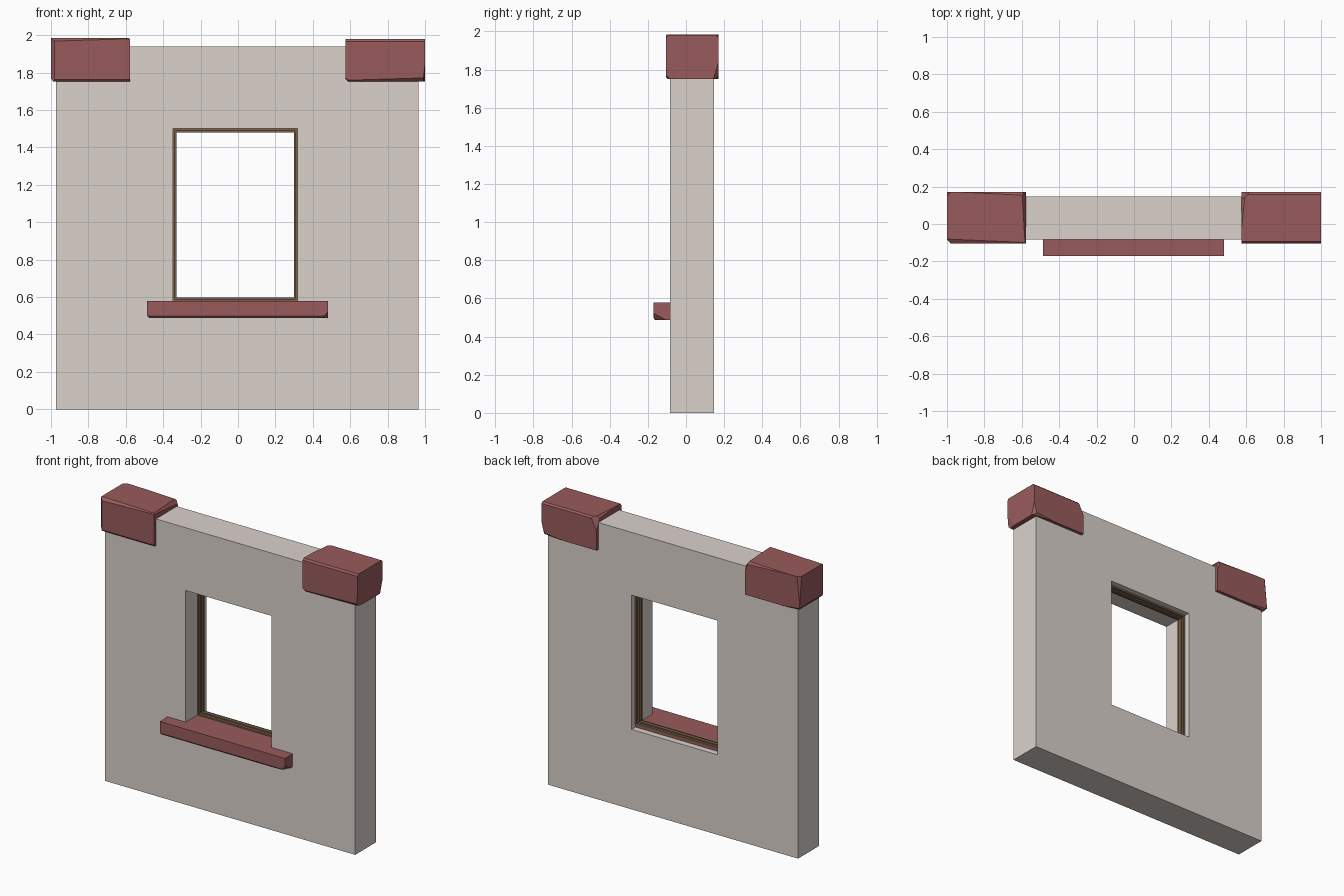
import bpy, bmesh
from mathutils import Vector

if "Cube" in bpy.data.objects:
    bpy.data.objects.remove(bpy.data.objects["Cube"])


def material(name, rgb):
    m = bpy.data.materials.new(name)
    m.diffuse_color = (*rgb, 1)
    m.use_nodes = True
    m.node_tree.nodes["Principled BSDF"].inputs["Base Color"].default_value = m.diffuse_color
    return m


PLASTER = material("plaster", (0.70, 0.64, 0.60))
STONE = material("red_stone", (0.32, 0.105, 0.108))
WOOD = material("brown_wood", (0.20, 0.125, 0.065))


def finish(name, bm, mat):
    bmesh.ops.recalc_face_normals(bm, faces=bm.faces[:])
    me = bpy.data.meshes.new(name)
    bm.to_mesh(me)
    bm.free()
    me.materials.append(mat)
    ob = bpy.data.objects.new(name, me)
    bpy.context.collection.objects.link(ob)
    return ob


def inset(rect, d):
    x0, x1, z0, z1 = rect
    return (x0 + d, x1 - d, z0 + d, z1 - d)


def rect_ring(name, loops, mat):
    """Closed ring through a list of (rectangle, y) loops."""
    bm = bmesh.new()
    rows = []
    for (x0, x1, z0, z1), y in loops:
        rows.append([bm.verts.new((x, y, z)) for x, z in
                     ((x0, z0), (x1, z0), (x1, z1), (x0, z1))])
    for i, a in enumerate(rows):
        b = rows[(i + 1) % len(rows)]
        for k in range(4):
            n = (k + 1) % 4
            bm.faces.new((a[k], a[n], b[n], b[k]))
    return finish(name, bm, mat)


def hewn_block(name, lo, hi, chips, mat):
    """Box with flat chips cut off; each chip is (normal, depth)."""
    lo, hi = Vector(lo), Vector(hi)
    centre, half = (lo + hi) / 2, (hi - lo) / 2
    bm = bmesh.new()
    bmesh.ops.create_cube(bm, size=2)
    for v in bm.verts:
        v.co = centre + Vector(c * h for c, h in zip(v.co, half))
    for normal, depth in chips:
        n = Vector(normal).normalized()
        reach = sum(abs(c) * h for c, h in zip(n, half)) - depth
        geom = bm.verts[:] + bm.edges[:] + bm.faces[:]
        cut = bmesh.ops.bisect_plane(bm, geom=geom, plane_co=centre + n * reach,
                                     plane_no=n, clear_outer=True)
        edges = [g for g in cut["geom_cut"] if isinstance(g, bmesh.types.BMEdge)]
        if edges:
            bmesh.ops.contextual_create(bm, geom=edges)
    return finish(name, bm, mat)


# wall with window opening
opening = (-0.347, 0.318, 0.56, 1.50)
outer = (-0.972, 0.966, 0, 1.94)
front, back = -0.083, 0.148
rect_ring("wall", [(outer, front), (opening, front), (opening, back), (outer, back)], PLASTER)

# wooden window frame with a raised middle strip
frame = (-0.347, 0.318, 0.578, 1.50)
profile = [(0, 0.045), (0.011, 0.045), (0.011, 0.065), (0.019, 0.065),
           (0.019, 0.09), (0.011, 0.09), (0.011, 0.108), (0, 0.108)]
rect_ring("window_frame", [(inset(frame, d), y) for d, y in profile], WOOD)

# stone sill running through the opening
hewn_block("window_sill", (-0.487, -0.17, 0.488), (0.482, 0.105, 0.579), [
    ((1, -0.5, -0.9), 0.022),
    ((-1, 0, -1), 0.008),
    ((0, -1, -0.8), 0.006),
    ((0.05, -0.3, -1), 0.006),
], STONE)

# rough corner stones wrapped over the top of the wall
hewn_block("corner_stone_left", (-1.0, -0.105, 1.752), (-0.577, 0.17, 1.985), [
    ((-1, -1, 0), 0.014),
    ((-1, 1, 0.1), 0.014),
    ((-0.03, -0.7, 1), 0.014),
    ((0.05, 1, 1), 0.012),
    ((1, 0.06, 0.7), 0.018),
    ((1, 1, 0.3), 0.016),
    ((-1, 0, -0.8), 0.010),
    ((0, -1, -1), 0.008),
    ((-0.1, 1, -1), 0.010),
], STONE)
hewn_block("corner_stone_right", (0.575, -0.105, 1.752), (1.0, 0.17, 1.98), [
    ((-1, 0.1, 1), 0.014),
    ((-1, 1, 0.5), 0.030),
    ((-1, -0.2, -1), 0.014),
    ((0.03, -1, -1), 0.014),
    ((0, -1, 0.8), 0.008),
    ((1, -0.15, -0.1), 0.010),
    ((1, 1, -0.3), 0.018),
    ((0, 1, 1), 0.008),
    ((0.1, 1, -1), 0.012),
], STONE)
